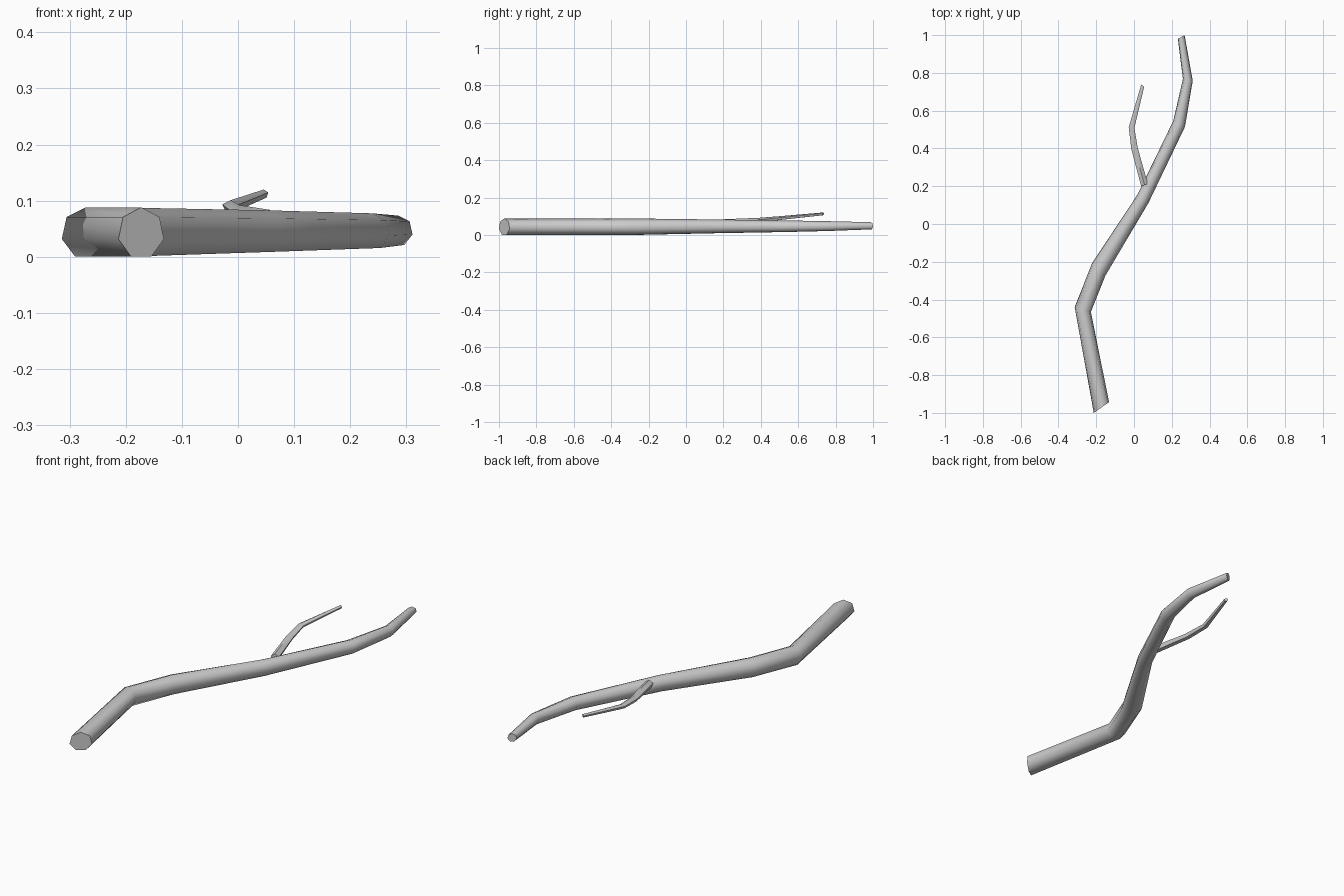
import bpy, bmesh, math
from mathutils import Vector

if "Cube" in bpy.data.objects:
    bpy.data.objects.remove(bpy.data.objects["Cube"])


def limb(name, rings, sides):
    """Tapered tube. Each ring: left xy, right xy, centre z, vertical radius; a vertex points up."""
    bm = bmesh.new()
    angles = [2 * math.pi * i / sides for i in range(sides)]
    widest = max(math.sin(a) for a in angles)
    loops = []
    for left, right, z, r in rings:
        l, rt = Vector((*left, z)), Vector((*right, z))
        mid, half = (l + rt) / 2, (rt - l) / (2 * widest)
        loops.append([bm.verts.new(mid + half * math.sin(a) + Vector((0, 0, r * math.cos(a))))
                      for a in angles])
    for a, b in zip(loops, loops[1:]):
        for i in range(sides):
            j = (i + 1) % sides
            bm.faces.new((a[i], a[j], b[j], b[i]))
    bm.faces.new(loops[0])
    bm.faces.new(loops[-1])
    bmesh.ops.recalc_face_normals(bm, faces=bm.faces)
    mesh = bpy.data.meshes.new(name)
    bm.to_mesh(mesh)
    bm.free()
    ob = bpy.data.objects.new(name, mesh)
    bpy.context.collection.objects.link(ob)
    bpy.ops.object.select_all(action='DESELECT')
    ob.select_set(True)
    bpy.context.view_layer.objects.active = ob
    bpy.ops.object.shade_smooth_by_angle(angle=math.radians(60))
    return ob


# Main stick: seven-sided, bending and thinning towards the back
limb("main_branch", [
    ((-0.213, -1.0), (-0.132, -0.943), 0.042, 0.0463),
    ((-0.314, -0.44), (-0.228, -0.466), 0.042, 0.0463),
    ((-0.222, -0.208), (-0.152, -0.275), 0.042, 0.0455),
    ((0.018, 0.155), (0.077, 0.112), 0.044, 0.039),
    ((0.208, 0.546), (0.270, 0.515), 0.045, 0.0325),
    ((0.259, 0.768), (0.311, 0.758), 0.046, 0.0275),
    ((0.232, 0.980), (0.268, 1.0), 0.048, 0.02),
], 7)

# Side twig: rises out of the top of the main stick
limb("side_twig", [
    ((0.038, 0.200), (0.074, 0.212), 0.065, 0.019),
    ((-0.014, 0.395), (0.020, 0.402), 0.078, 0.014),
    ((-0.028, 0.512), (0.002, 0.508), 0.090, 0.011),
    ((0.038, 0.738), (0.054, 0.727), 0.112, 0.008),
], 5)
